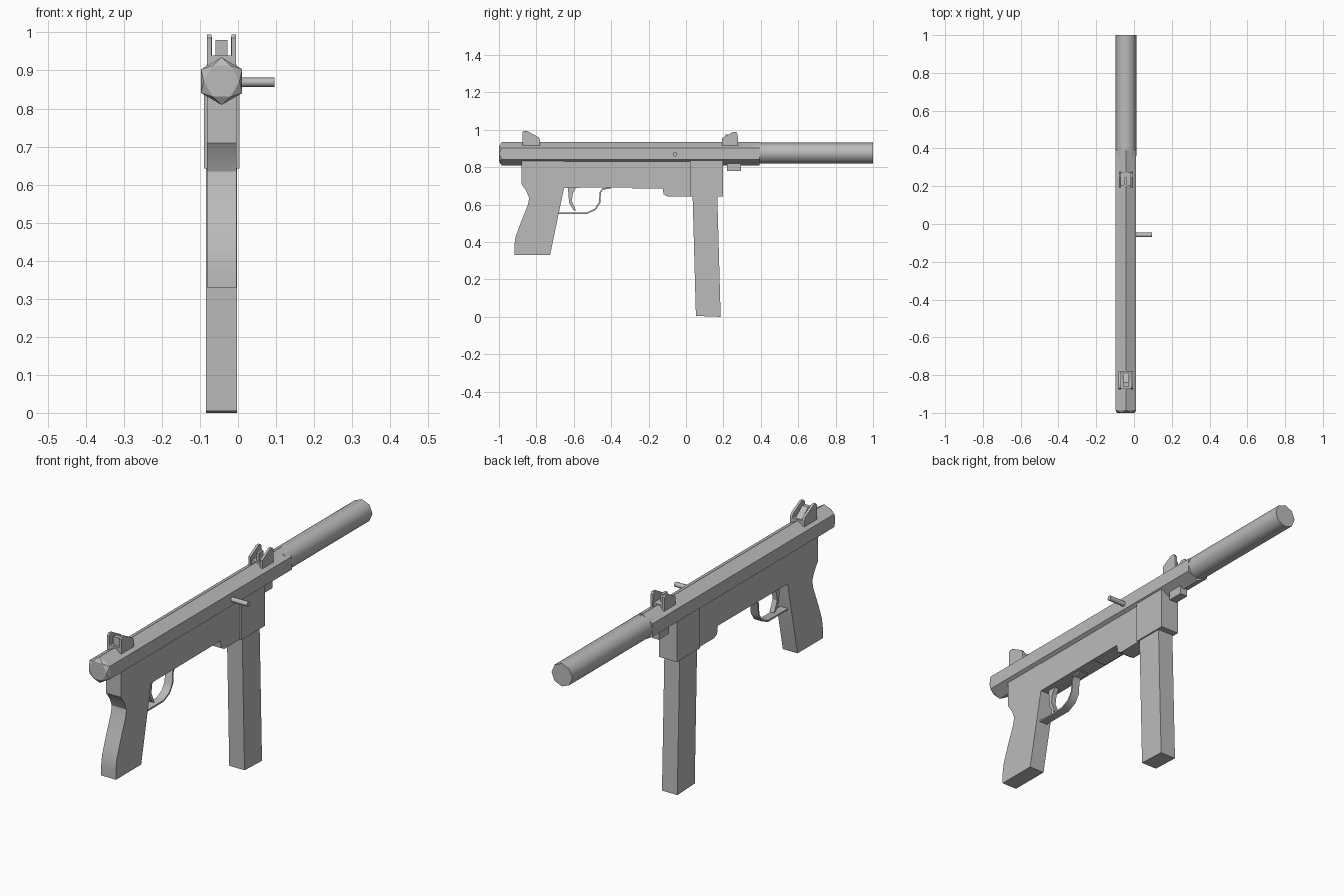
import bpy, bmesh, math
from mathutils import Vector, Matrix

cube = bpy.data.objects.get("Cube")
if cube:
    bpy.data.objects.remove(cube)

CX = -0.043   # centre plane of the body
BORE = 0.872  # height of the receiver axis

metal = bpy.data.materials.new("grey metal")
metal.use_nodes = True
grey = (0.5, 0.5, 0.5, 1)
metal.diffuse_color = grey
metal.node_tree.nodes["Principled BSDF"].inputs["Base Color"].default_value = grey


def finish(name, bm, smooth=None):
    bmesh.ops.recalc_face_normals(bm, faces=bm.faces)
    mesh = bpy.data.meshes.new(name)
    bm.to_mesh(mesh)
    bm.free()
    mesh.materials.append(metal)
    obj = bpy.data.objects.new(name, mesh)
    bpy.context.collection.objects.link(obj)
    if smooth:
        bpy.ops.object.select_all(action="DESELECT")
        obj.select_set(True)
        bpy.context.view_layer.objects.active = obj
        bpy.ops.object.shade_smooth_by_angle(angle=math.radians(smooth))
    return obj


def plate(name, outline, half, x=CX, smooth=None):
    """Extrude a side outline of (y, z) points across x."""
    bm = bmesh.new()
    face = bm.faces.new([bm.verts.new((x - half, y, z)) for y, z in outline])
    out = bmesh.ops.extrude_face_region(bm, geom=[face])["geom"]
    moved = [v for v in out if isinstance(v, bmesh.types.BMVert)]
    bmesh.ops.translate(bm, verts=moved, vec=(2 * half, 0, 0))
    return finish(name, bm, smooth)


def block(name, y0, y1, z0, z1, half, x=CX):
    return plate(name, [(y0, z0), (y1, z0), (y1, z1), (y0, z1)], half, x)


def rod(name, start, end, radius, sides, smooth=None):
    a, b = Vector(start), Vector(end)
    turn = (b - a).to_track_quat("Z", "Y").to_matrix().to_4x4()
    bm = bmesh.new()
    bmesh.ops.create_cone(bm, cap_ends=True, segments=sides, radius1=radius,
                          radius2=radius, depth=(b - a).length,
                          matrix=Matrix.Translation((a + b) / 2) @ turn)
    return finish(name, bm, smooth)


def strip(name, path, thick, half):
    """Bend a flat band along a (y, z) path."""
    pts = [Vector(p) for p in path]
    left, right = [], []
    for i, p in enumerate(pts):
        d = (pts[min(i + 1, len(pts) - 1)] - pts[max(i - 1, 0)]).normalized()
        n = Vector((-d.y, d.x)) * thick / 2
        left.append(p + n)
        right.append(p - n)
    return plate(name, left + right[::-1], half, smooth=35)


# Hexagonal receiver with a tapered rear cap
bm = bmesh.new()
for y, radius, phase in ((0.392, 0.0625, 30), (-0.985, 0.0625, 30), (-1.0, 0.047, 0)):
    for k in range(6):
        a = math.radians(phase + 60 * k)
        bm.verts.new((CX + radius * math.cos(a), y, BORE + radius * math.sin(a)))
bmesh.ops.convex_hull(bm, input=bm.verts)
finish("receiver", bm)

# Barrel and cocking handle
rod("barrel", (CX, 0.36, 0.876), (CX, 1.0, 0.876), 0.055, 8, 50)
rod("cocking_handle", (0.0, -0.058, 0.869), (0.096, -0.058, 0.869), 0.012, 8, 50)

# Pistol grip
plate("grip", [(-0.88, 0.835), (-0.88, 0.71), (-0.855, 0.675), (-0.838, 0.635),
               (-0.845, 0.6), (-0.885, 0.5), (-0.912, 0.425), (-0.918, 0.38),
               (-0.918, 0.33), (-0.727, 0.33), (-0.652, 0.69), (-0.652, 0.835)],
      0.039, smooth=30)

# Lower body with the deeper section behind the magazine
plate("lower_body", [(-0.652, 0.69), (-0.125, 0.692), (-0.12, 0.655), (-0.098, 0.643),
                     (0.025, 0.643), (0.025, 0.834), (-0.652, 0.834)], 0.038)
block("body_floor_plate", -0.29, -0.122, 0.687, 0.7, 0.03)

# Magazine housing, magazine and lug
block("magazine_housing", 0.022, 0.197, 0.643, 0.838, 0.047)
plate("magazine", [(0.053, 0.005), (0.185, 0.0), (0.185, 0.012), (0.167, 0.66),
                   (0.035, 0.66)], 0.0405)
block("barrel_lug", 0.219, 0.295, 0.78, 0.83, 0.02)

# Trigger guard and trigger
strip("trigger_guard", [(-0.685, 0.554), (-0.53, 0.554), (-0.485, 0.575),
                        (-0.461, 0.612), (-0.459, 0.665), (-0.445, 0.684),
                        (-0.4, 0.69)], 0.008, 0.02)
plate("trigger", [(-0.632, 0.695), (-0.585, 0.695), (-0.605, 0.66), (-0.611, 0.62),
                  (-0.588, 0.568), (-0.603, 0.572), (-0.625, 0.61)], 0.012)

# Rear sight: base, sloped leaf and two ears
block("rear_sight_base", -0.872, -0.782, 0.905, 0.94, 0.033)
plate("rear_sight_leaf", [(-0.86, 0.93), (-0.86, 0.98), (-0.84, 0.98),
                          (-0.79, 0.94), (-0.79, 0.93)], 0.016)
rear_ear = [(-0.875, 0.915), (-0.875, 0.985), (-0.868, 0.994), (-0.85, 0.994),
            (-0.788, 0.96), (-0.78, 0.945), (-0.78, 0.915)]

# Front sight: base, post and two ears
block("front_sight_base", 0.2, 0.272, 0.905, 0.937, 0.033)
block("front_sight_post", 0.21, 0.245, 0.93, 0.975, 0.007)
front_ear = [(0.193, 0.915), (0.193, 0.955), (0.25, 0.988), (0.268, 0.988),
             (0.276, 0.978), (0.279, 0.915)]

for side, label in ((1, "left"), (-1, "right")):
    plate("rear_sight_ear_" + label, rear_ear, 0.006, CX + side * 0.032)
    plate("front_sight_ear_" + label, front_ear, 0.006, CX + side * 0.031)
